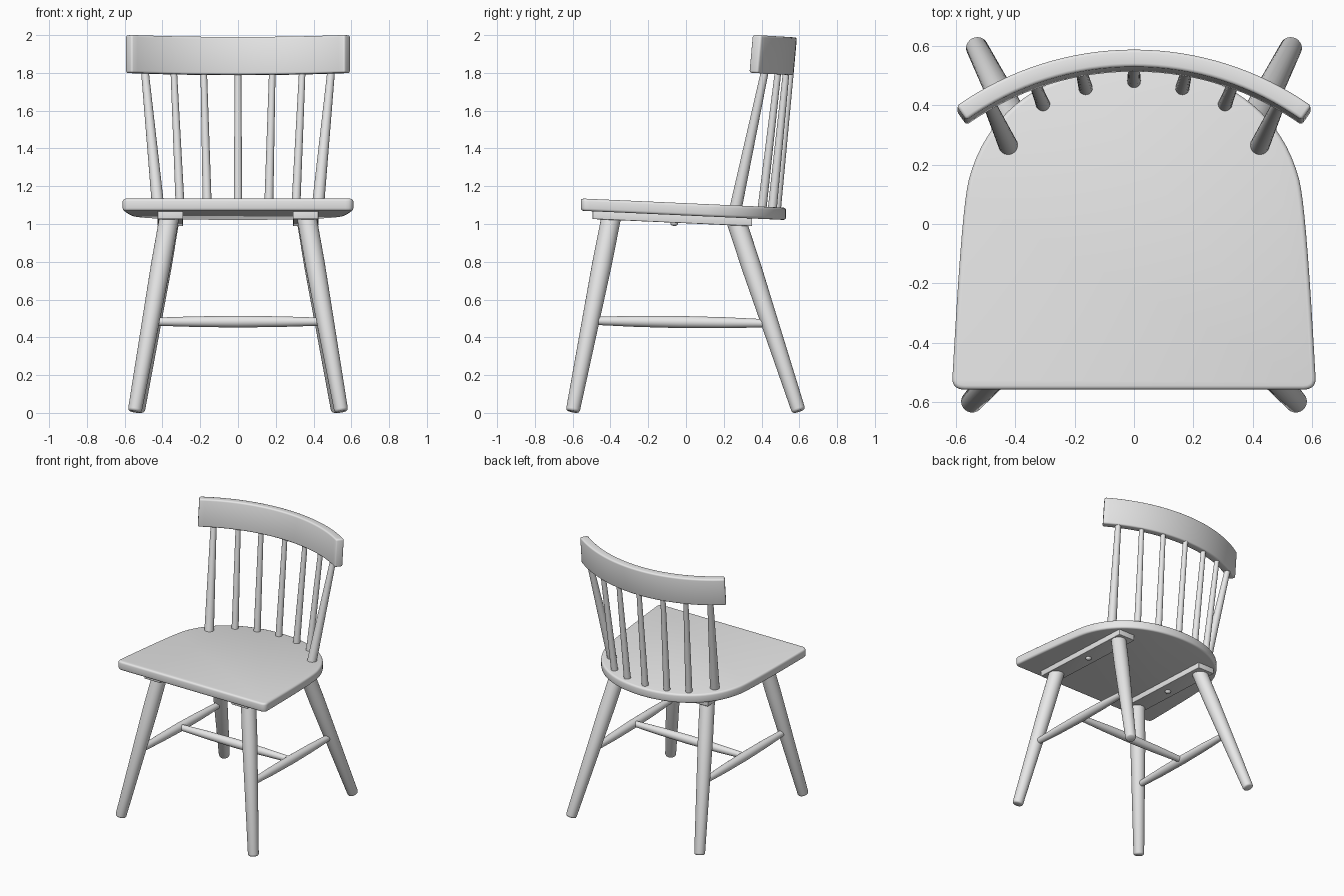
import bpy
import bmesh
import math
from mathutils import Vector
from mathutils.geometry import interpolate_bezier

if "Cube" in bpy.data.objects:
    bpy.data.objects.remove(bpy.data.objects["Cube"], do_unlink=True)

GREY = (0.8, 0.8, 0.8, 1)
grey = bpy.data.materials.new("plain grey")
grey.use_nodes = True
grey.diffuse_color = GREY
grey.node_tree.nodes["Principled BSDF"].inputs["Base Color"].default_value = GREY


def finish(name, bm, bevel=0.0):
    """Round the sharp edges, then make a shaded object from the bmesh."""
    bmesh.ops.recalc_face_normals(bm, faces=bm.faces)
    if bevel:
        sharp = [e for e in bm.edges if e.calc_face_angle(0) > math.radians(50)]
        bmesh.ops.bevel(bm, geom=sharp, offset=bevel, segments=3,
                        profile=0.5, affect='EDGES')
    mesh = bpy.data.meshes.new(name)
    bm.to_mesh(mesh)
    bm.free()
    mesh.materials.append(grey)
    obj = bpy.data.objects.new(name, mesh)
    bpy.context.collection.objects.link(obj)
    bpy.ops.object.select_all(action='DESELECT')
    obj.select_set(True)
    bpy.context.view_layer.objects.active = obj
    bpy.ops.object.shade_smooth_by_angle(angle=math.radians(40))
    return obj


def turned_rod(name, start, end, rings, sides=24):
    """Turned rod; rings are (fraction of length, radius)."""
    start, end = Vector(start), Vector(end)
    turn = (end - start).to_track_quat('Z', 'Y')
    bm = bmesh.new()
    loops = []
    for t, r in rings:
        centre = start.lerp(end, t)
        loops.append([bm.verts.new(centre + turn @ Vector(
            (r * math.cos(a), r * math.sin(a), 0)))
            for a in (math.tau * i / sides for i in range(sides))])
    for low, high in zip(loops, loops[1:]):
        for i in range(sides):
            j = (i + 1) % sides
            bm.faces.new((low[i], low[j], high[j], high[i]))
    bm.faces.new(loops[0])
    bm.faces.new(loops[-1])
    return finish(name, bm)


def slab(name, outline, bottom, top, slope, bevel):
    """Flat outline given thickness, falling towards the back."""
    bm = bmesh.new()
    face = bm.faces.new([bm.verts.new((x, y, bottom)) for x, y in outline])
    new = bmesh.ops.extrude_face_region(bm, geom=[face])["geom"]
    for v in new:
        if isinstance(v, bmesh.types.BMVert):
            v.co.z = top
    for v in bm.verts:
        v.co.z -= slope * v.co.y
    return finish(name, bm, bevel)


# Seat: rounded back, nearly straight sides, small front corners
SLOPE = 0.045
curves = [
    ((0, 0.53), (0.27, 0.53), (0.49, 0.40), (0.555, 0.15), 20),
    ((0.555, 0.15), (0.573, 0.08), (0.59, -0.15), (0.61, -0.51), 10),
    ((0.61, -0.51), (0.615, -0.54), (0.60, -0.557), (0.57, -0.557), 6),
]
half = []
for a, b, c, d, count in curves:
    pts = interpolate_bezier(*(Vector((*p, 0)) for p in (a, b, c, d)), count)
    half += [(p.x, p.y) for p in pts[:-1]]
half.append((0.57, -0.557))
slab("seat", half + [(-x, y) for x, y in reversed(half[1:])],
     1.045, 1.11, SLOPE, 0.014)

# Crest rail: bent board, tilted slightly back
bm = bmesh.new()
STEPS = 32
sections = []
for i in range(STEPS + 1):
    a = math.radians(35.3) * (2 * i / STEPS - 1)
    section = []
    for r, z in ((0.975, 1.822), (1.033, 1.822), (1.033, 2.022), (0.975, 2.022)):
        x, y = r * math.sin(a), r * math.cos(a) - 0.455
        section.append(bm.verts.new((x, y + 0.09 * (z - 1.92), z - 0.06 * y)))
    sections.append(section)
for s, t in zip(sections, sections[1:]):
    for k in range(4):
        m = (k + 1) % 4
        bm.faces.new((s[k], s[m], t[m], t[k]))
bm.faces.new(sections[0])
bm.faces.new(sections[-1])
finish("crest_rail", bm, 0.011)

# Back spindles, tapering upwards, outer pair thicker
turned_rod("spindle_centre", (0, 0.478, 1.06), (0, 0.556, 1.83),
           [(0, 0.023), (1, 0.017)])
spindles = {
    "inner": ((0.162, 0.455, 1.06), (0.182, 0.533, 1.83), 0.024, 0.017),
    "middle": ((0.305, 0.400, 1.06), (0.341, 0.490, 1.83), 0.024, 0.017),
    "outer": ((0.420, 0.258, 1.06), (0.495, 0.422, 1.83), 0.033, 0.02),
}

for side, s in (("left", 1), ("right", -1)):
    def flip(p):
        return (s * p[0], p[1], p[2])

    for label, (low, high, r0, r1) in spindles.items():
        turned_rod(f"spindle_{label}_{side}", flip(low), flip(high),
                   [(0, r0), (1, r1)])

    # Legs with softened feet
    leg = [(0, 0.027), (0.004, 0.034), (0.012, 0.037), (0.75, 0.052), (1, 0.052)]
    turned_rod(f"front_leg_{side}", flip((0.547, -0.600, 0.007)),
               flip((0.363, -0.395, 1.04)), leg)
    turned_rod(f"back_leg_{side}", flip((0.530, 0.597, 0.009)),
               flip((0.363, 0.265, 1.02)), leg)

    # Side stretcher between front and back legs
    swell = [(0, 0.021), (0.25, 0.029), (0.5, 0.032), (0.75, 0.029), (1, 0.021)]
    turned_rod(f"side_stretcher_{side}", flip((0.460, -0.503, 0.488)),
               flip((0.453, 0.440, 0.474)), swell)

    # Mounting bar under the seat with its screw head
    x0, x1 = sorted((s * 0.29, s * 0.425))
    slab(f"mounting_bar_{side}",
         [(x0, -0.495), (x1, -0.495), (x1, 0.35), (x0, 0.35)],
         1.004, 1.05, SLOPE, 0.004)
    turned_rod(f"screw_head_{side}", (s * 0.358, -0.062, 1.015),
               (s * 0.358, -0.062, 0.990),
               [(0, 0.02), (0.6, 0.02), (0.85, 0.015), (1, 0.006)], 16)

# Cross stretcher joining the side stretchers
turned_rod("cross_stretcher", (-0.452, -0.035, 0.483), (0.452, -0.035, 0.483),
           [(0, 0.021), (0.25, 0.028), (0.5, 0.031), (0.75, 0.028), (1, 0.021)])
